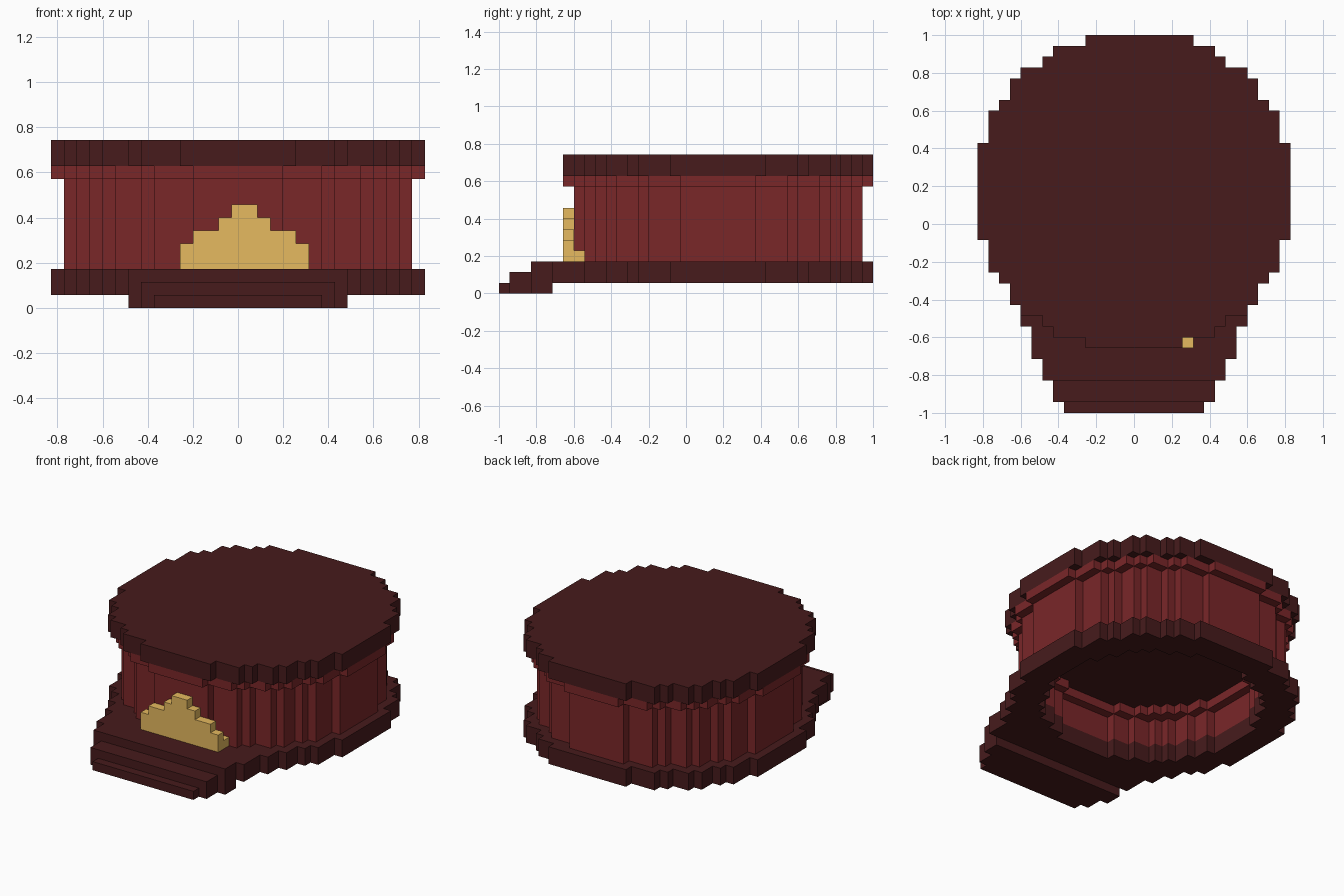
import bpy, bmesh, math

if "Cube" in bpy.data.objects:
    bpy.data.objects.remove(bpy.data.objects["Cube"])

U = 2 / 35            # one block
CY = 20               # row index of the round body's centre


def material(name, rgb):
    m = bpy.data.materials.new(name)
    m.diffuse_color = (*rgb, 1)
    m.use_nodes = True
    m.node_tree.nodes["Principled BSDF"].inputs["Base Color"].default_value = m.diffuse_color
    return m


brown = material("dark brown", (0.063, 0.011, 0.0115))
red = material("deep red", (0.195, 0.020, 0.022))
gold = material("gold", (0.79, 0.49, 0.115))


def disc(outer, inner=-1):
    """Blocks of a round ring; limits are squared radii in blocks."""
    return {(i, j + CY) for i in range(-14, 15) for j in range(-14, 15)
            if inner < i * i + j * j <= outer}


def layers(plan, z0, z1):
    return {(i, k, z) for i, k in plan for z in range(z0, z1)}


HOLE, CEILING = 132, 110

# Broad outline shared by the roof and the base
broad = disc(221) - {(s * 14, CY + t * 5) for s in (-1, 1) for t in (-1, 1)}
broad -= {(-5, CY + 14), (-5, CY - 14), (5, CY - 14)}

# Tapering front porch: half width in blocks for each row
porch_rows = [6, 7, 7, 8, 8, 9, 9, 9, 10, 10]
porch = {(i, k) for k, w in enumerate(porch_rows) for i in range(-w, w + 1)}


def porch_part(k0, k1):
    return {(i, k) for i, k in porch if k0 <= k < k1}


parts = {}

# Base ring, open underneath, with the porch merged in
base_plan = (broad | porch_part(3, 10)) - disc(HOLE)
parts["base_plate"] = (layers(base_plan, 1, 3), brown)

# Stepped front edge
parts["entrance_steps"] = (layers(porch_part(0, 5), 0, 1)
                           | layers(porch_part(1, 3), 1, 2), brown)

# Round wall, with a ledge inside below the ceiling
parts["drum_wall"] = (layers(disc(182, HOLE), 3, 6)
                      | layers(disc(182, CEILING), 6, 10), red)
parts["upper_rim"] = (layers(disc(206, CEILING), 10, 11), red)
parts["inner_ceiling"] = (layers(disc(CEILING), 7, 11), brown)
parts["roof"] = (layers(broad, 11, 13), brown)

# Stepped gold ornament at the front: height, first and last column
ornament = {(i, CY - 14, z)
            for z, a, b in [(3, -4, 5), (4, -4, 5), (5, -3, 4), (6, -1, 2), (7, 0, 1)]
            for i in range(a, b + 1)}
ornament |= {(i, CY - 13, 3) for i in (-4, 4, 5)}
parts["front_ornament"] = (ornament, gold)

filled = set().union(*(cells for cells, _ in parts.values()))

# Skin only the outer block sides, then merge flat areas
for name, (cells, mat) in parts.items():
    bm = bmesh.new()
    verts = {}

    def vert(p):
        if p not in verts:
            verts[p] = bm.verts.new(((p[0] - 0.5) * U, p[1] * U - 1, p[2] * U))
        return verts[p]

    for c in sorted(cells):
        for axis in range(3):
            for side in (0, 1):
                n = list(c)
                n[axis] += 2 * side - 1
                if tuple(n) in filled:
                    continue
                ring = []
                for a, b in ((0, 0), (1, 0), (1, 1), (0, 1)):
                    p = list(c)
                    p[axis] += side
                    p[(axis + 1) % 3] += a
                    p[(axis + 2) % 3] += b
                    # shift columns so that the middle one is centred on x = 0
                    ring.append(vert(tuple(p)))
                bm.faces.new(ring if side else ring[::-1])
    bmesh.ops.dissolve_limit(bm, angle_limit=math.radians(1),
                             verts=bm.verts[:], edges=bm.edges[:])
    mesh = bpy.data.meshes.new(name)
    bm.to_mesh(mesh)
    bm.free()
    mesh.materials.append(mat)
    bpy.context.collection.objects.link(bpy.data.objects.new(name, mesh))
